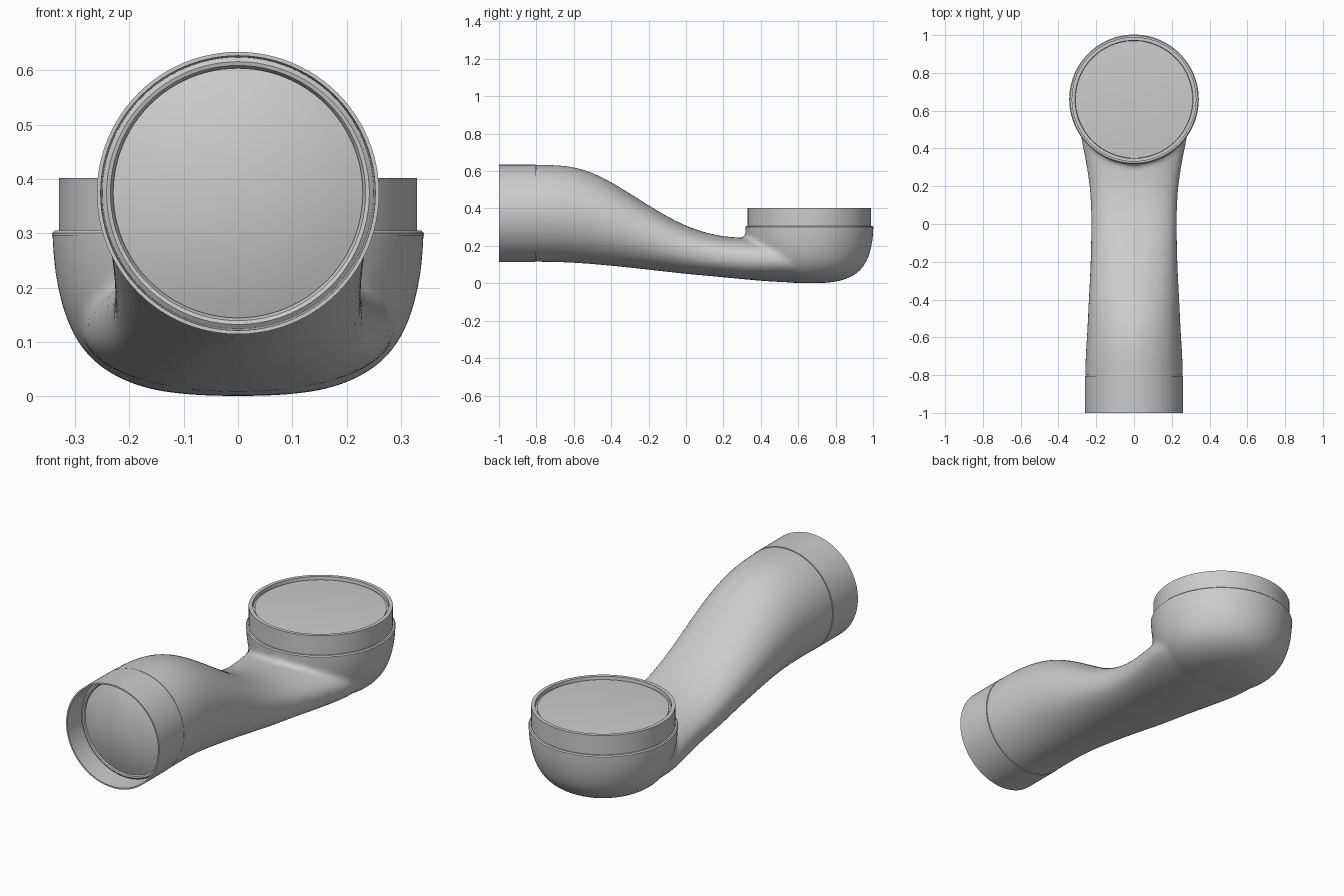
import bpy, bmesh, math
from mathutils import Matrix, Vector

if "Cube" in bpy.data.objects:
    bpy.data.objects.remove(bpy.data.objects["Cube"])

PIPE_Z = 0.374   # height of the horizontal socket axis
CUP_Y = 0.66     # position of the vertical socket axis


def loft(bm, rings, cap_start=True, cap_end=True):
    """Bridge a list of equal-length point rings."""
    vr = [[bm.verts.new(p) for p in r] for r in rings]
    n = len(vr[0])
    for a, b in zip(vr, vr[1:]):
        for i in range(n):
            j = (i + 1) % n
            bm.faces.new((a[i], a[j], b[j], b[i]))
    if cap_start:
        bm.faces.new(vr[0][::-1])
    if cap_end:
        bm.faces.new(vr[-1])


def circle(r, z, n):
    return [Vector((r * math.cos(2 * math.pi * i / n), r * math.sin(2 * math.pi * i / n), z))
            for i in range(n)]


def make_object(name, bm, angle=35):
    bmesh.ops.recalc_face_normals(bm, faces=bm.faces)
    me = bpy.data.meshes.new(name)
    bm.to_mesh(me)
    bm.free()
    me.shade_smooth()
    me.set_sharp_from_angle(angle=math.radians(angle))
    ob = bpy.data.objects.new(name, me)
    bpy.context.collection.objects.link(ob)
    return ob


def lathe(name, profile, matrix, n=96, cap_end=False):
    bm = bmesh.new()
    loft(bm, [circle(r, z, n) for r, z in profile], False, cap_end)
    ob = make_object(name, bm)
    ob.data.transform(matrix)
    return ob


def dome(radius, edge, height, steps=8):
    """Profile of a shallow domed cap, from its edge to its centre."""
    return [(max(radius * (1 - i / steps), 0.004),
             edge + height * (1 - (1 - i / steps) ** 2)) for i in range(steps + 1)]


# Arm stations: y, half width, top z, bottom z, squareness
stations = [
    (-0.95, .260, .634, .114, 2.0), (-0.88, .260, .634, .114, 2.0),
    (-0.80, .260, .634, .114, 2.0), (-0.70, .257, .634, .113, 2.0),
    (-0.60, .250, .624, .109, 2.0), (-0.50, .245, .594, .102, 2.0),
    (-0.40, .240, .543, .093, 2.05), (-0.30, .235, .481, .083, 2.1),
    (-0.20, .230, .417, .072, 2.15), (-0.10, .228, .357, .061, 2.2),
    (0.00, .227, .307, .050, 2.3), (0.10, .228, .271, .041, 2.3),
    (0.20, .235, .250, .032, 2.3), (0.30, .250, .243, .022, 2.3),
    (0.40, .270, .243, .013, 2.2), (0.50, .290, .243, .006, 2.1),
    (0.62, .290, .243, .002, 2.0), (0.72, .270, .243, .006, 2.0),
]


def section(y, w, top, bot, e, n=40):
    pts = []
    for i in range(n):
        t = 2 * math.pi * i / n
        c, s = math.cos(t), math.sin(t)
        x = math.copysign(abs(c) ** (2 / e), c) * w
        z = math.copysign(abs(s) ** (2 / e), s) * (top - bot) / 2
        pts.append(Vector((x, y, (top + bot) / 2 + z)))
    return pts


# Cup under the vertical socket, over-long so it can be trimmed cleanly
cup = [(.06, .000), (.13, .006), (.19, .019), (.25, .048), (.290, .088), (.315, .135),
       (.331, .190), (.339, .240), (.342, .280), (.343, .310), (.343, .345), (.343, .38)]

bm = bmesh.new()
loft(bm, [section(*s) for s in stations])
loft(bm, [[p + Vector((0, CUP_Y, 0)) for p in circle(r, z, 64)] for r, z in cup])
blank = make_object("body_blank", bm)
sub = blank.modifiers.new("round", 'SUBSURF')
sub.levels = sub.render_levels = 2
rem = blank.modifiers.new("fuse", 'REMESH')
rem.mode = 'VOXEL'
rem.voxel_size = 0.012
smo = blank.modifiers.new("blend", 'SMOOTH')
smo.factor = 0.5
smo.iterations = 9
fused = bpy.data.meshes.new_from_object(blank.evaluated_get(bpy.context.evaluated_depsgraph_get()))
bpy.data.objects.remove(blank)


def trim(bm, co, normal, inside):
    """Cut the body flat at a plane and close the cut."""
    faces = [f for f in bm.faces if inside(f.calc_center_median())]
    edges = {e for f in faces for e in f.edges}
    verts = {v for f in faces for v in f.verts}
    bmesh.ops.bisect_plane(bm, geom=faces + list(edges) + list(verts), plane_co=co,
                           plane_no=normal, clear_outer=True)
    bmesh.ops.holes_fill(bm, edges=[e for e in bm.edges if e.is_boundary], sides=0)


# Fused body, trimmed at both sockets
bm = bmesh.new()
bm.from_mesh(fused)
trim(bm, (0, 0, .30), (0, 0, 1), lambda c: c.y > .25 and c.z > .272)
trim(bm, (0, -.80, 0), (0, -1, 0), lambda c: c.y < -.7)
make_object("arm_body", bm, 50)

# Vertical socket: collar and cap
up = Matrix.Translation((0, CUP_Y, 0))
lathe("top_collar", [(.343, .296), (.343, .300), (.338, .305), (.330, .305), (.330, .402),
                     (.312, .402), (.310, .385), (.302, .385)], up)
lathe("top_cap", [(.302, .375)] + dome(.302, .390, .010), up, cap_end=True)

# Horizontal socket: open collar and domed cap set inside it
front = Matrix.Translation((0, -.80, PIPE_Z)) @ Matrix.Rotation(math.pi / 2, 4, 'X')
lathe("front_collar", [(.255, -.008), (.255, .004), (.260, .004), (.260, .200), (.253, .200),
                       (.250, .090), (.242, .096), (.235, .094), (.230, .084)], front)
lathe("front_cap", [(.230, .080)] + dome(.230, .090, .045), front, cap_end=True)
